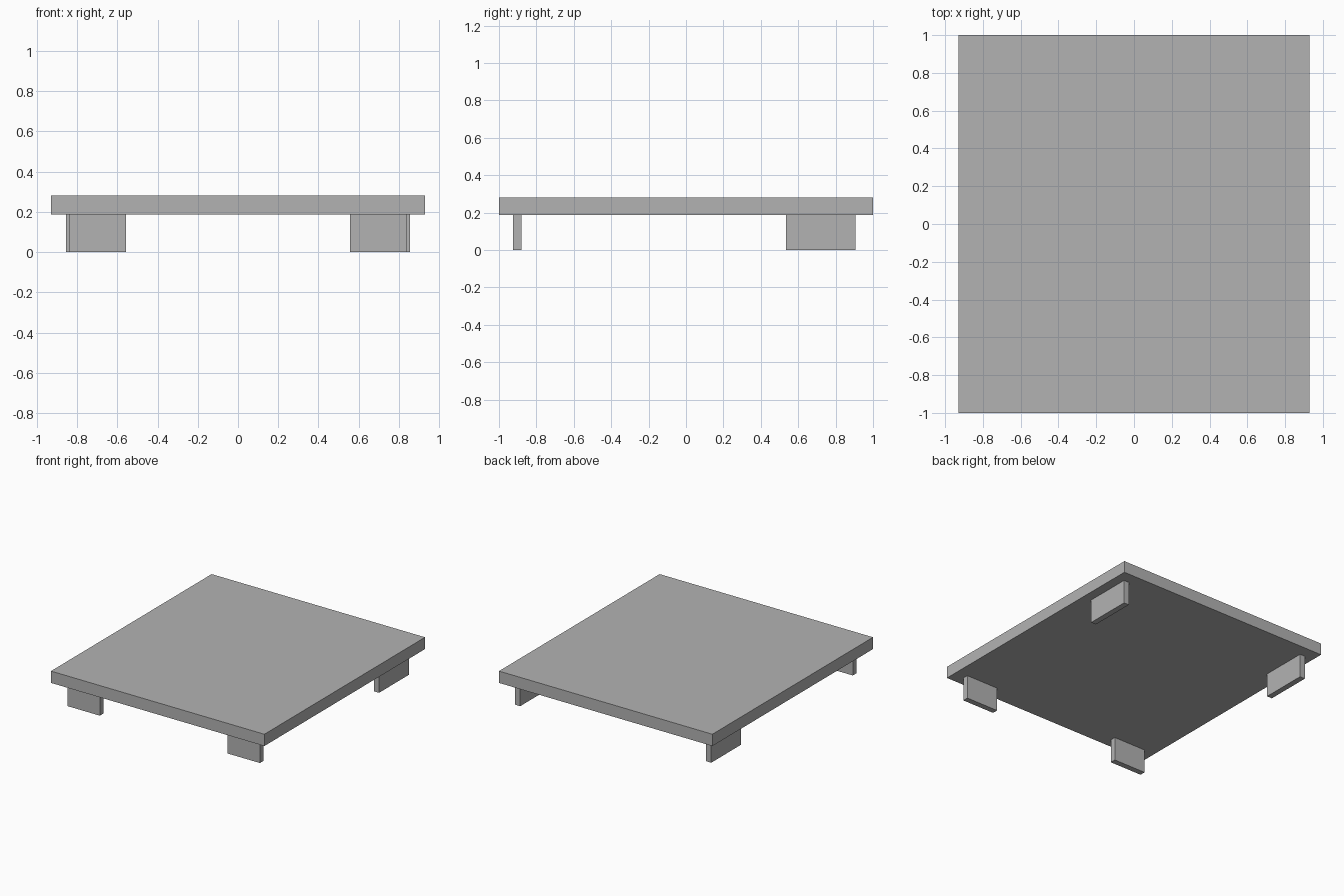
import bpy

default_cube = bpy.data.objects.get("Cube")
if default_cube:
    bpy.data.objects.remove(default_cube, do_unlink=True)

grey = bpy.data.materials.new("plain grey")
grey.use_nodes = True
colour = (0.45, 0.45, 0.45, 1)
grey.diffuse_color = colour
grey.node_tree.nodes["Principled BSDF"].inputs["Base Color"].default_value = colour


def box(name, x, y, z):
    """Flat-faced box between the (low, high) limits on each axis."""
    limits = (x, y, z)
    bpy.ops.mesh.primitive_cube_add(size=1, location=[(a + b) / 2 for a, b in limits])
    obj = bpy.context.object
    obj.name = name
    obj.scale = [abs(b - a) for a, b in limits]
    bpy.ops.object.transform_apply(location=False, rotation=False, scale=True)
    obj.data.materials.append(grey)
    return obj


UNDERSIDE = 0.187

# Table top
box("table_top", (-0.93, 0.93), (-1, 1), (UNDERSIDE, 0.28))

# Board legs: front pair runs sideways, back pair runs front to back
for side, s in (("left", 1), ("right", -1)):
    box(f"front_leg_{side}", (s * 0.557, s * 0.838), (-0.925, -0.88), (0, UNDERSIDE))
    box(f"back_leg_{side}", (s * 0.81, s * 0.855), (0.535, 0.907), (0, UNDERSIDE))
